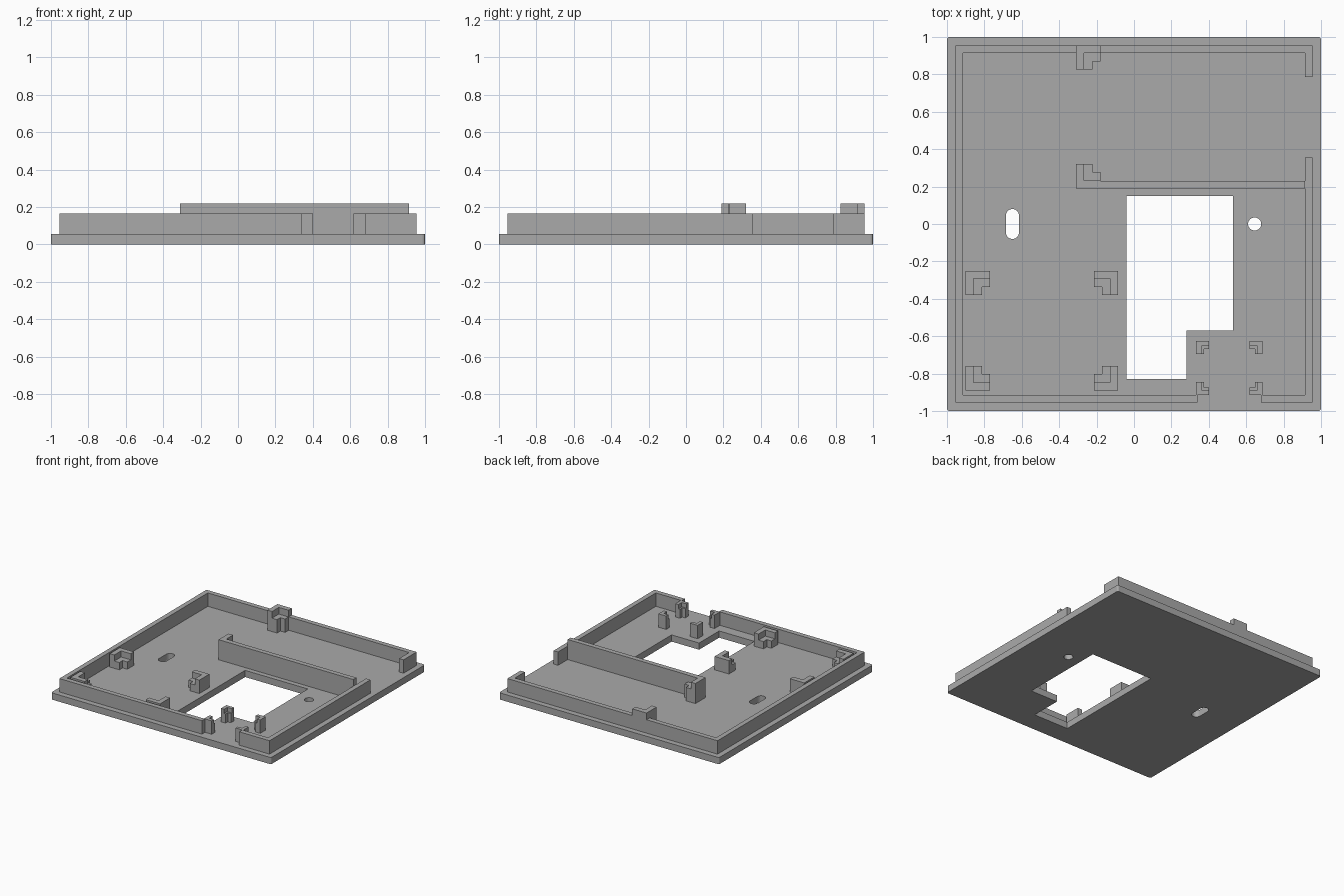
import bpy, math

if "Cube" in bpy.data.objects:
    bpy.data.objects.remove(bpy.data.objects["Cube"], do_unlink=True)

grey = bpy.data.materials.new("plain grey")
grey.use_nodes = True
COLOUR = (0.40, 0.40, 0.40, 1)
grey.diffuse_color = COLOUR
grey.node_tree.nodes["Principled BSDF"].inputs["Base Color"].default_value = COLOUR

FLOOR, RIM, HIGH = 0.055, 0.165, 0.22
OUT, INN = 0.955, 0.915


def prism(name, loops, z0, z1):
    """Extrude a flat outline (further loops are holes) from z0 to z1."""
    curve = bpy.data.curves.new(name + "_outline", "CURVE")
    curve.dimensions = "2D"
    curve.fill_mode = "BOTH"
    curve.extrude = (z1 - z0) / 2
    for loop in loops:
        s = curve.splines.new("POLY")
        s.points.add(len(loop) - 1)
        for p, (x, y) in zip(s.points, loop):
            p.co = (x, y, 0, 1)
        s.use_cyclic_u = True
    temp = bpy.data.objects.new(name + "_temp", curve)
    bpy.context.scene.collection.objects.link(temp)
    bpy.context.view_layer.update()
    graph = bpy.context.evaluated_depsgraph_get()
    mesh = bpy.data.meshes.new_from_object(temp.evaluated_get(graph))
    bpy.data.objects.remove(temp, do_unlink=True)
    for v in mesh.vertices:
        v.co.z += (z0 + z1) / 2
    mesh.materials.clear()
    mesh.materials.append(grey)
    mesh.shade_flat()
    obj = bpy.data.objects.new(name, mesh)
    bpy.context.scene.collection.objects.link(obj)
    return obj


def rounded(cx, cy, hx, hy, r, steps=8):
    """Rectangle outline with round corners."""
    pts = []
    for q, (sx, sy) in enumerate([(1, 1), (-1, 1), (-1, -1), (1, -1)]):
        for i in range(steps + 1):
            a = (q + i / steps) * math.pi / 2
            pt = (cx + sx * (hx - r) + r * math.cos(a),
                  cy + sy * (hy - r) + r * math.sin(a))
            if not pts or math.dist(pt, pts[-1]) > 1e-5:
                pts.append(pt)
    if math.dist(pts[0], pts[-1]) < 1e-5:
        pts.pop()
    return pts


def bracket(name, x, y, dx, dy, size, wall, notch, ledge, top):
    """Corner holder: outer corner at x, y, arms reaching along dx, dy."""
    def place(pts):
        return [[(x + dx * u, y + dy * v) for u, v in pts]]
    e = size - notch
    prism(name + "_ledge", place([(0, 0), (size, 0), (size, e), (e, e),
                                  (e, size), (0, size)]), FLOOR, ledge)
    prism(name + "_lip", place([(0, 0), (size, 0), (size, wall), (wall, wall),
                                (wall, size), (0, size)]), ledge, top)


# Base plate with the stepped window, slot and round hole
window = [(-0.04, 0.15), (0.53, 0.15), (0.53, -0.57),
          (0.28, -0.57), (0.28, -0.83), (-0.04, -0.83)]
prism("base_plate", [rounded(0, 0, 1, 1, 0.015, 4), window,
                     rounded(-0.65, 0, 0.035, 0.08, 0.035),
                     rounded(0.645, 0, 0.035, 0.035, 0.035)], 0, FLOOR)

# Rim walls, open at the front and at the right side
prism("main_rim", [[(0.34, -OUT), (-OUT, -OUT), (-OUT, OUT), (OUT, OUT),
                    (OUT, 0.785), (INN, 0.785), (INN, INN), (-INN, INN),
                    (-INN, -INN), (0.34, -INN)]], FLOOR, RIM)
prism("corner_rim", [[(0.68, -OUT), (OUT, -OUT), (OUT, 0.355), (INN, 0.355),
                      (INN, -INN), (0.68, -INN)]], FLOOR, RIM)

# Tall dividing wall
prism("divider", [[(-0.18, 0.19), (INN, 0.19), (INN, 0.23), (-0.18, 0.23)]],
      FLOOR, HIGH)

# Tall holders at the divider and the back rim
bracket("divider_holder", -0.31, 0.19, 1, 1, 0.13, 0.042, 0.043, RIM, HIGH)
bracket("back_holder", -0.31, OUT, 1, -1, 0.13, 0.042, 0.043, RIM, HIGH)

# Four medium and four small holders, each set facing its own centre
for side, sx in (("left", 1), ("right", -1)):
    for end, sy in (("front", 1), ("back", -1)):
        bracket(f"medium_holder_{end}_{side}", -0.4925 - sx * 0.4075,
                -0.57 - sy * 0.32, sx, sy, 0.13, 0.042, 0.043, 0.115, RIM)
        bracket(f"small_holder_{end}_{side}", 0.51 - sx * 0.178,
                -0.77 - sy * 0.145, sx, sy, 0.07, 0.028, 0.028, 0.13, RIM)
